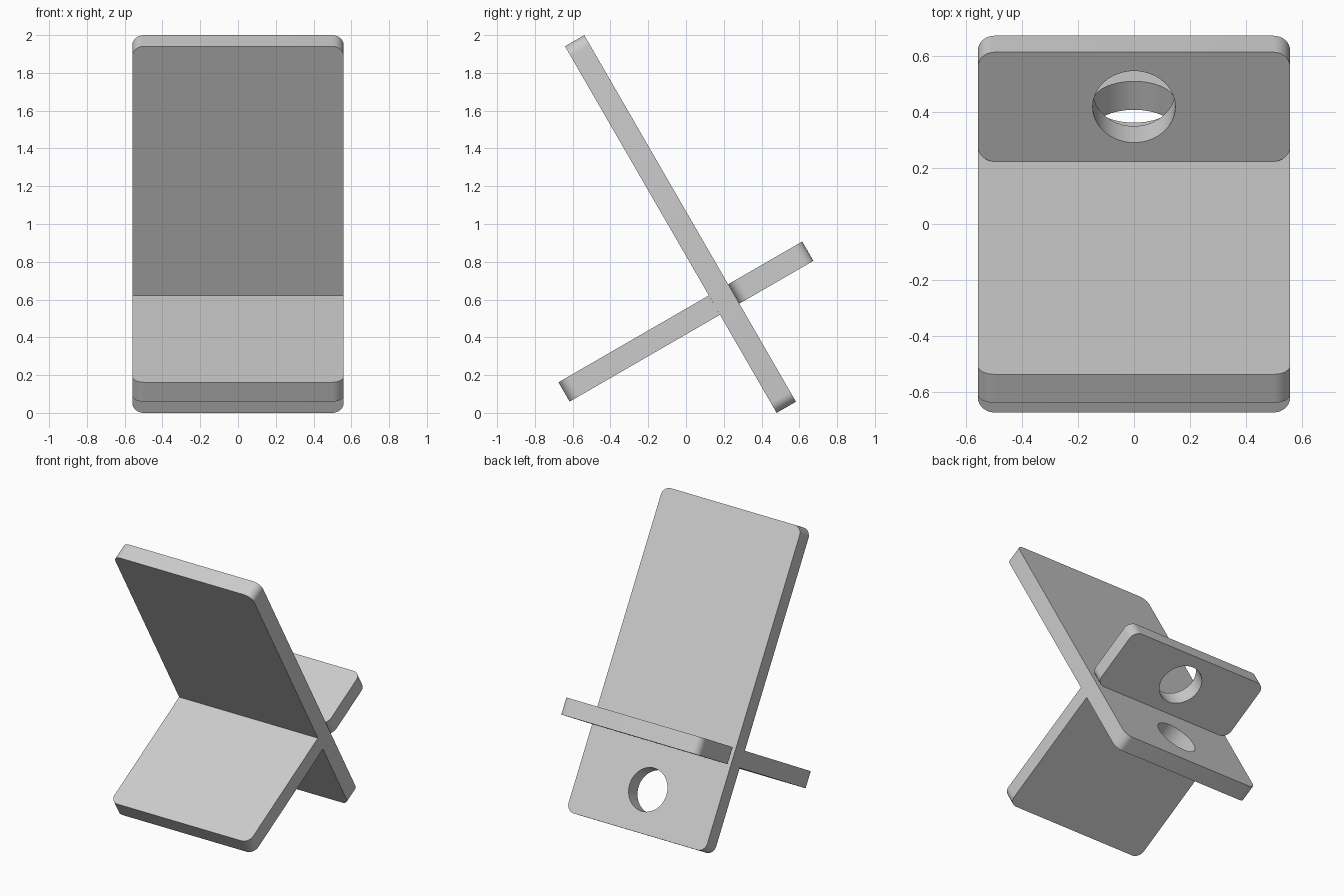
import bpy
import bmesh
from math import radians, cos, sin
from mathutils import Matrix

if "Cube" in bpy.data.objects:
    bpy.data.objects.remove(bpy.data.objects["Cube"], do_unlink=True)

WIDTH, THICK, CORNER, HOLE = 1.118, 0.118, 0.06, 0.148

# One plain grey for every plate
grey = bpy.data.materials.new("light_grey")
grey.use_nodes = True
colour = (0.6, 0.6, 0.6, 1)
grey.diffuse_color = colour
grey.node_tree.nodes["Principled BSDF"].inputs["Base Color"].default_value = colour


def make_object(name, bm, matrix):
    mesh = bpy.data.meshes.new(name)
    bm.to_mesh(mesh)
    bm.free()
    obj = bpy.data.objects.new(name, mesh)
    obj.matrix_world = matrix
    bpy.context.collection.objects.link(obj)
    return obj


def plate(name, start, angle, length, round_far=True, hole=None):
    """Plate running from start (y, z) along a tilt, with rounded corners and a round hole."""
    matrix = Matrix.Translation((0, *start)) @ Matrix.Rotation(radians(angle), 4, "X")
    bm = bmesh.new()
    bmesh.ops.create_cube(bm, size=1, matrix=Matrix.Translation((0, length / 2, 0))
                          @ Matrix.Diagonal((WIDTH, length, THICK, 1)))
    corners = [e for e in bm.edges
               if abs(e.verts[0].co.z - e.verts[1].co.z) > THICK / 2
               and (round_far or e.verts[0].co.y < length / 2)]
    bmesh.ops.bevel(bm, geom=corners, offset=CORNER, segments=8, profile=0.5,
                    affect="EDGES")
    obj = make_object(name, bm, matrix)
    obj.data.materials.append(grey)

    if hole:
        bm = bmesh.new()
        bmesh.ops.create_cone(bm, cap_ends=True, segments=64, radius1=HOLE, radius2=HOLE,
                              depth=THICK * 3, matrix=Matrix.Translation((0, hole, 0)))
        cutter = make_object(name + "_hole_cutter", bm, matrix)
        cutter.data.materials.append(grey)
        cutter.hide_render = True
        cut = obj.modifiers.new("hole", "BOOLEAN")
        cut.operation, cut.solver, cut.object = "DIFFERENCE", "EXACT", cutter
        bpy.context.view_layer.objects.active = obj
        bpy.ops.object.modifier_apply(modifier=cut.name)
        bpy.data.objects.remove(cutter, do_unlink=True)

    bpy.ops.object.select_all(action="DESELECT")
    obj.select_set(True)
    bpy.context.view_layer.objects.active = obj
    bpy.ops.object.shade_smooth_by_angle(angle=radians(30))
    return obj


# Long leaning plate, from the floor at the back up to the front
plate("back_plate", (0.531, 0.0295), 120, 2.241, hole=0.29)

# Sloping shelf in front, butting squarely against the leaning plate
shelf = (-0.6455, 0.111)
tilt = radians(30)
plate("front_shelf", shelf, 30, 0.919, round_far=False)

# Short rear plate continuing the line of the shelf
gap = 1.038
rear = (shelf[0] + gap * cos(tilt), shelf[1] + gap * sin(tilt))
plate("rear_plate", rear, 30, 0.452, hole=0.226)
